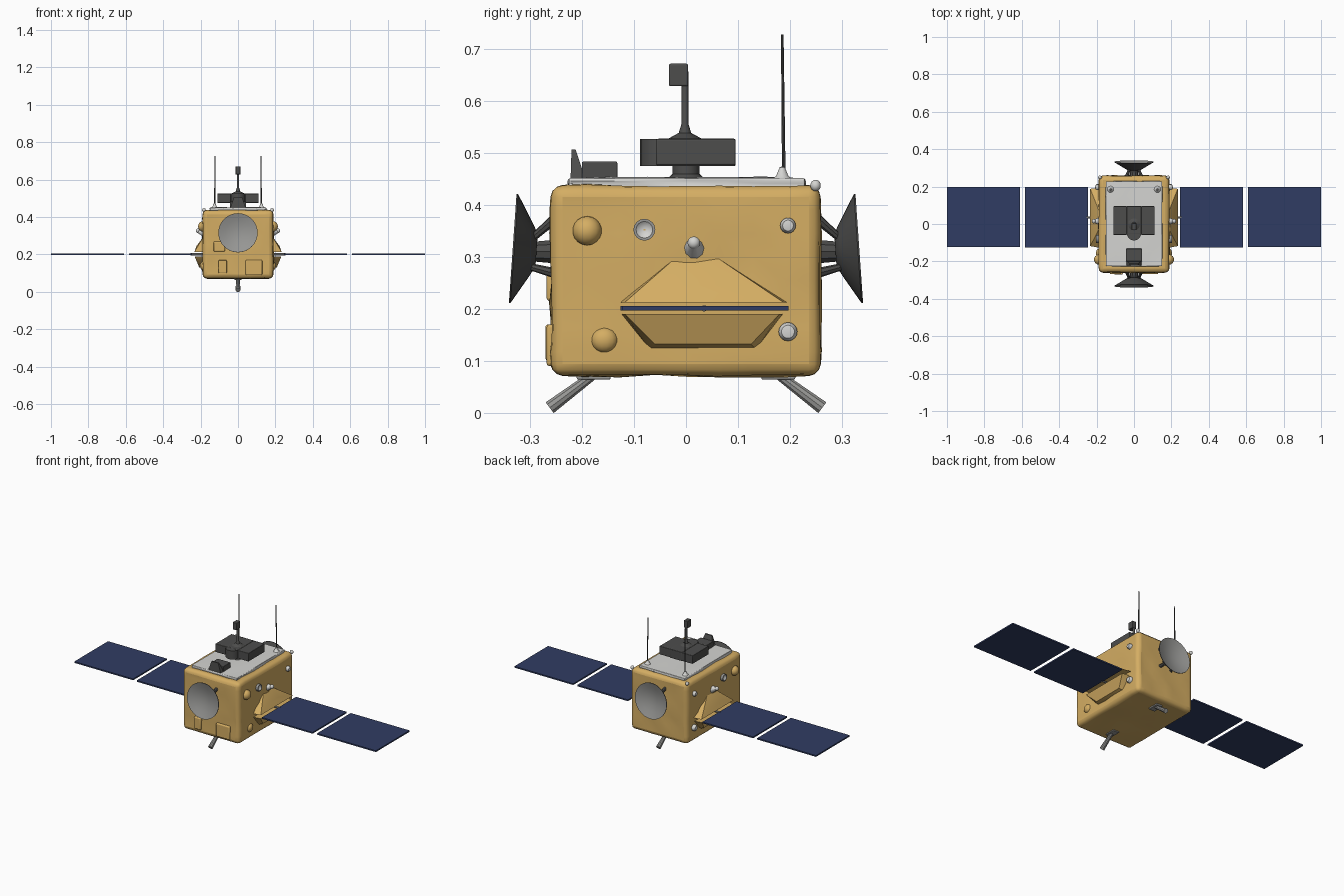
import bpy, bmesh, math, random
from mathutils import Vector, Matrix

if "Cube" in bpy.data.objects:
    bpy.data.objects.remove(bpy.data.objects["Cube"])

random.seed(4)


def material(name, rgb):
    m = bpy.data.materials.new(name)
    m.diffuse_color = (*rgb, 1)
    m.use_nodes = True
    m.node_tree.nodes["Principled BSDF"].inputs["Base Color"].default_value = m.diffuse_color
    return m


GOLD = material("gold foil", (0.66, 0.42, 0.125))
WHITE = material("pale grey", (0.66, 0.66, 0.64))
GREY = material("mid grey", (0.31, 0.31, 0.30))
DARK = material("dark grey", (0.075, 0.075, 0.073))
NAVY = material("navy cells", (0.030, 0.046, 0.125))


def finish(name, bm, *mats, smooth=True):
    bmesh.ops.recalc_face_normals(bm, faces=bm.faces[:])
    me = bpy.data.meshes.new(name)
    bm.to_mesh(me)
    bm.free()
    ob = bpy.data.objects.new(name, me)
    bpy.context.collection.objects.link(ob)
    for m in mats:
        me.materials.append(m)
    if smooth:
        bpy.ops.object.select_all(action='DESELECT')
        ob.select_set(True)
        bpy.context.view_layer.objects.active = ob
        bpy.ops.object.shade_smooth_by_angle(angle=math.radians(35))
    return ob


def box(name, lo, hi, mat, bevel=0.0, cuts=0, jitter=0.0):
    """Box between two corners; cuts and jitter give a crumpled surface."""
    lo, hi = Vector(lo), Vector(hi)
    bm = bmesh.new()
    bmesh.ops.create_cube(bm, size=1)
    if cuts:
        bmesh.ops.subdivide_edges(bm, edges=bm.edges[:], cuts=cuts, use_grid_fill=True)
    for v in bm.verts:
        on_side = [i for i in range(3) if abs(v.co[i]) > 0.499]
        size = hi - lo
        sign = [math.copysign(1, c) for c in v.co]
        v.co = Vector([(lo[i] + hi[i]) / 2 + v.co[i] * size[i] for i in range(3)])
        if jitter and len(on_side) == 1:
            v.co[on_side[0]] += sign[on_side[0]] * random.uniform(-jitter, jitter)
    ob = finish(name, bm, mat)
    if bevel:
        b = ob.modifiers.new("soft edges", 'BEVEL')
        b.width, b.segments = bevel, 3
        b.limit_method, b.angle_limit = 'ANGLE', math.radians(60)
    return ob


def lathe(name, profile, loc, axis, mats, n=20, inner_from=None):
    """Revolve (radius, height) points; rings from inner_from on use material 1."""
    bm = bmesh.new()
    turn = Matrix.Translation(loc) @ Vector(axis).to_track_quat('Z', 'Y').to_matrix().to_4x4()
    rings = []
    for r, h in profile:
        if r < 1e-5:
            rings.append([bm.verts.new(turn @ Vector((0, 0, h)))] * n)
        else:
            rings.append([bm.verts.new(turn @ Vector((r * math.cos(math.tau * k / n),
                                                      r * math.sin(math.tau * k / n), h)))
                          for k in range(n)])
    for i, (a, b) in enumerate(zip(rings, rings[1:])):
        for k in range(n):
            vs = list(dict.fromkeys((a[k], a[(k + 1) % n], b[(k + 1) % n], b[k])))
            f = bm.faces.new(vs)
            f.material_index = int(inner_from is not None and i >= inner_from)
    return finish(name, bm, *mats)


def rod(name, a, b, r1, r2, mat, n=10):
    a, b = Vector(a), Vector(b)
    d = b - a
    return lathe(name, [(0, 0), (r1, 0), (r2, d.length), (0, d.length)], a, d, [mat], n)


def ball(name, loc, scale, mat):
    bm = bmesh.new()
    bmesh.ops.create_uvsphere(bm, u_segments=14, v_segments=9, radius=1)
    for v in bm.verts:
        v.co = Vector([v.co[i] * scale[i] + loc[i] for i in range(3)])
    return finish(name, bm, mat)


def hull(name, points, mat):
    bm = bmesh.new()
    for p in points:
        bm.verts.new(p)
    bmesh.ops.convex_hull(bm, input=bm.verts[:])
    return finish(name, bm, mat)


# Foil wrapped body and pale deck
box("body", (-0.188, -0.259, 0.072), (0.188, 0.258, 0.437), GOLD, 0.022, 7, 0.004)
box("top_deck", (-0.15, -0.225, 0.42), (0.15, 0.228, 0.451), WHITE, 0.008, 5, 0.003)

# Raised foil patches on front and back
box("front_box", (-0.105, -0.270, 0.10), (-0.06, -0.25, 0.17), GOLD, 0.005)
box("front_patch", (-0.13, -0.268, 0.215), (-0.07, -0.25, 0.27), GOLD, 0.006)
box("front_patch_low", (0.04, -0.268, 0.09), (0.13, -0.25, 0.17), GOLD, 0.006)

for s in (-1, 1):
    side = "right" if s > 0 else "left"
    # Solar panels
    box(side + "_inner_panel", (min(s * .247, s * .583), -0.126, 0.197),
        (max(s * .247, s * .583), 0.197, 0.205), NAVY)
    box(side + "_outer_panel", (min(s * .61, s * 1.0), -0.122, 0.197),
        (max(s * .61, s * 1.0), 0.197, 0.205), NAVY)
    rod(side + "_panel_hinge", (s * .18, .035, .201), (s * .255, .035, .201), .006, .006, GREY)
    # Foil fairings above and below the panel root
    hull(side + "_upper_fairing",
         [(s * .18, -.128, .212), (s * .18, .195, .212), (s * .183, .06, .298), (s * .183, -.02, .298),
          (s * .234, -.118, .212), (s * .234, .188, .212), (s * .222, .07, .245), (s * .222, -.03, .245)], GOLD)
    hull(side + "_lower_fairing",
         [(s * .18, -.125, .19), (s * .18, .187, .19), (s * .18, -.07, .122), (s * .18, .135, .122),
          (s * .232, -.118, .19), (s * .232, .18, .19), (s * .208, -.06, .132), (s * .208, .125, .132)], GOLD)
    # Side fittings: foil domes, sensors and thrusters
    ball(side + "_upper_dome", (s * .188, -.19, .35), (.026, .028, .028), GOLD)
    ball(side + "_lower_dome", (s * .186, -.157, .14), (.018, .026, .024), GOLD)
    lathe(side + "_sensor_cup", [(0, 0), (.021, 0), (.021, .022), (.016, .022), (0, .008)],
          (s * .18, -.08, .352), (s, 0, 0), [GREY, WHITE], 16, 3)
    for tag, z, r in (("upper", .36, .015), ("lower", .156, .018)):
        lathe(side + "_" + tag + "_thruster", [(0, 0), (r, 0), (r, .018), (r * .7, .026), (0, .028)],
              (s * .18, .196, z), (s, 0, 0), [WHITE], 16)
    rod(side + "_bracket", (s * .18, .015, .315), (s * .215, .015, .325), .022, .009, WHITE)
    ball(side + "_bracket_tip", (s * .215, .015, .327), (.011, .012, .012), WHITE)
    ball(side + "_corner_light", (s * .182, .249, .437), (.010, .010, .011), WHITE)
    # Whip antennas with flared feet
    lathe(side + "_antenna_foot", [(.024, 0), (.012, .008), (.005, .025), (0, .027)],
          (s * .125, .185, .447), (0, 0, 1), [WHITE], 12)
    rod(side + "_antenna", (s * .125, .188, .45), (s * .122, .185, .727), .0035, .0025, DARK, 8)
    # Dark instrument pods on the deck
    box(side + "_deck_pod", (min(s * .038, s * .11), -.058, .476),
        (max(s * .038, s * .11), .095, .526), DARK, .003)
    # Dish assemblies on front (s = -1) and back (s = 1)
    end = "back" if s > 0 else "front"
    tilt = math.radians(4)
    lathe(end + "_dish", [(0, -.045), (.031, -.045), (.05, -.035), (.105, -.002), (.105, .001),
                          (.07, -.012), (.035, -.020), (0, -.023)],
          (0, s * .332, .316), (0, s * math.cos(tilt), math.sin(tilt)), [DARK, GREY], 32, 4)
    rod(end + "_dish_neck", (0, s * .25, .31), (0, s * .292, .31), .024, .02, DARK)
    for x, z, t in ((-.04, .375, .335), (.04, .375, .335), (-.04, .268, .28), (.04, .268, .28)):
        rod(end + "_dish_strut", (x, s * .25, z), (x * .6, s * .296, t), .010, .007, DARK, 8)
    # Landing legs with foot plates under the body
    rod(end + "_leg", (0, s * .175, .075), (0, s * .262, .010), .009, .0135, GREY, 10)
    box(end + "_leg_mount", (-.02, min(s * .145, s * .21), .064),
        (.02, max(s * .145, s * .21), .076), GREY, .003)

# Central instrument with rounded front, pedestal and mast
box("centre_pod", (-.04, -.055, .474), (.04, .095, .527), DARK, .003)
lathe("centre_pod_nose", [(0, 0), (.038, 0), (.038, .052), (0, .052)],
      (0, -.05, .474), (0, 0, 1), [DARK], 20)
lathe("pedestal", [(.04, 0), (.026, .012), (.026, .03), (0, .03)], (0, 0, .447), (0, 0, 1), [DARK], 16)
lathe("mast", [(.034, 0), (.012, .012), (.0065, .03), (.0065, .13), (0, .13)],
      (0, -.002, .526), (0, 0, 1), [DARK], 12)
box("mast_head", (-.013, -.033, .628), (.013, .004, .671), DARK, .003)

# Small front deck instrument with upright fin
box("deck_box", (-.043, -.20, .445), (.043, -.132, .483), DARK, .003)
hull("deck_fin", [(-.043, -.222, .445), (.043, -.222, .445), (-.043, -.192, .445), (.043, -.192, .445),
                  (-.022, -.220, .506), (.022, -.220, .506), (-.022, -.212, .506), (.022, -.212, .506)], DARK)
